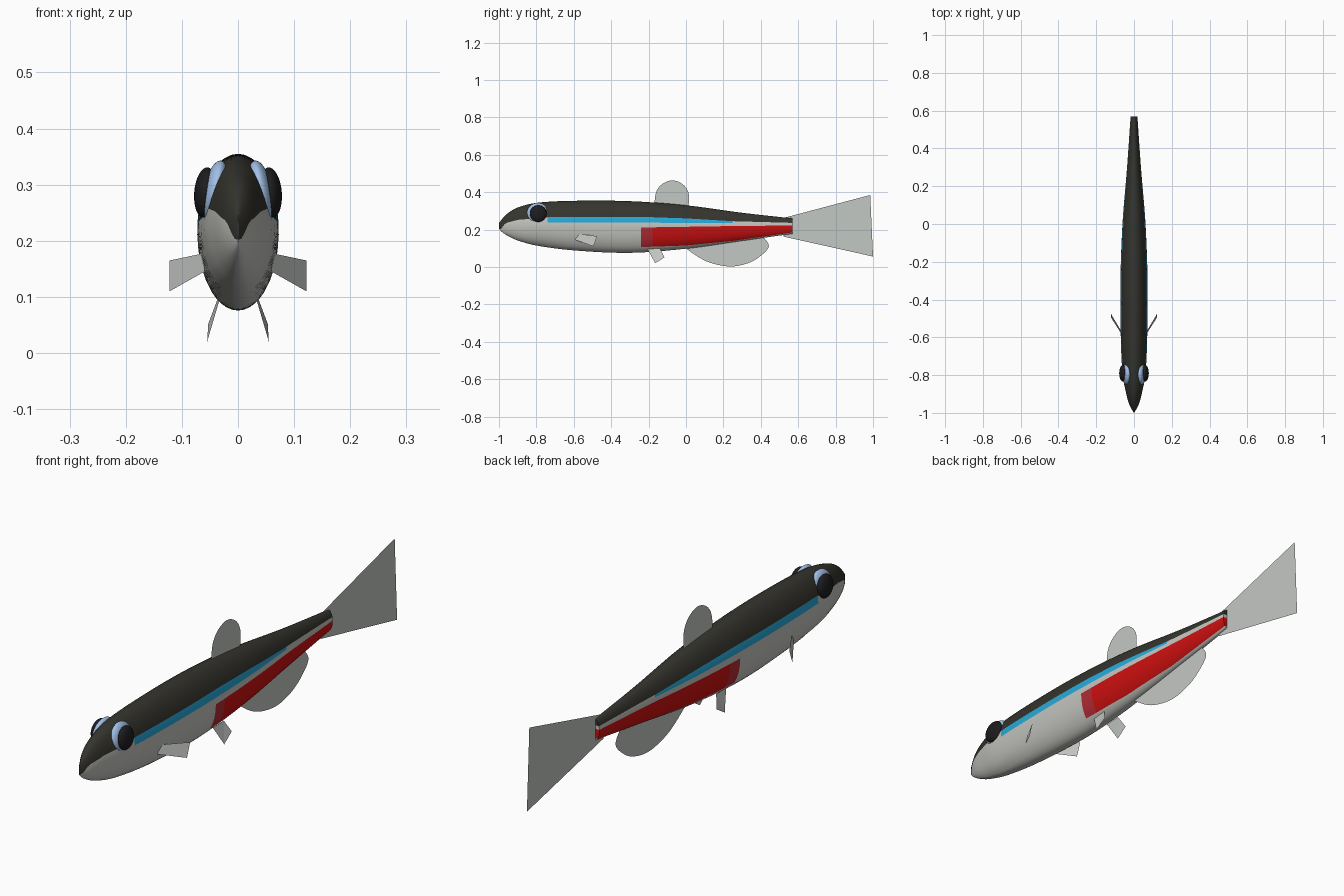
import bpy, bmesh, math
from mathutils import Matrix, Vector

if "Cube" in bpy.data.objects:
    bpy.data.objects.remove(bpy.data.objects["Cube"], do_unlink=True)


def material(name, r, g, b):
    m = bpy.data.materials.new(name)
    m.use_nodes = True
    m.diffuse_color = (r, g, b, 1)
    bsdf = m.node_tree.nodes["Principled BSDF"]
    bsdf.inputs["Base Color"].default_value = (r, g, b, 1)
    bsdf.inputs["Roughness"].default_value = 0.6
    return m


silver = material("silver belly", 0.55, 0.56, 0.52)
dark = material("dark back", 0.035, 0.034, 0.027)
cyan = material("cyan stripe", 0.02, 0.4, 0.7)
red = material("red stripe", 0.62, 0.005, 0.005)
soft_red = material("soft red", 0.45, 0.025, 0.035)
fin_grey = material("fin grey", 0.55, 0.58, 0.55)
eye_blue = material("eye blue", 0.36, 0.53, 0.8)
pupil_black = material("pupil black", 0.012, 0.012, 0.014)


def finish(name, bm, mats, mirror=False, smooth=True):
    mesh = bpy.data.meshes.new(name)
    bm.to_mesh(mesh)
    bm.free()
    obj = bpy.data.objects.new(name, mesh)
    bpy.context.collection.objects.link(obj)
    for m in mats:
        mesh.materials.append(m)
    if smooth:
        bpy.ops.object.select_all(action="DESELECT")
        obj.select_set(True)
        bpy.context.view_layer.objects.active = obj
        bpy.ops.object.shade_smooth_by_angle(angle=math.radians(40))
    if mirror:
        mod = obj.modifiers.new("Mirror", "MIRROR")
        mod.merge_threshold = 0.0001
    return obj


def sample(rows, y, curved):
    """Values of a table at y, joined by straight or smooth pieces."""
    i = 0
    while i < len(rows) - 2 and y > rows[i + 1][0]:
        i += 1
    a, b = rows[i], rows[i + 1]
    t = (y - a[0]) / (b[0] - a[0])
    if not curved:
        return [p + (q - p) * t for p, q in zip(a, b)][1:]
    before, after = rows[max(i - 1, 0)], rows[min(i + 2, len(rows) - 1)]
    out = []
    for k in range(1, len(a)):
        m0 = (b[k] - before[k]) / (b[0] - before[0]) * (b[0] - a[0])
        m1 = (after[k] - a[k]) / (after[0] - a[0]) * (b[0] - a[0])
        d = b[k] - a[k]
        out.append(a[k] + m0 * t + (3 * d - 2 * m0 - m1) * t**2 + (m0 + m1 - 2 * d) * t**3)
    return out


# Body outline: y, bottom, top, half width
outline = [
    (-1, .205, .235, 0), (-.985, .188, .255, .01), (-.95, .165, .29, .027),
    (-.9, .142, .318, .041), (-.8, .115, .343, .06), (-.6, .089, .354, .07),
    (-.3, .076, .352, .072), (0, .098, .33, .061), (.3, .14, .29, .037),
    (.57, .178, .26, .018),
]
# Colour borders: y, red bottom, red top, cyan bottom, cyan top
borders = [
    (-1, .11, .17, .18, .19), (-.965, .11, .19, .21, .235), (-.9, .11, .21, .235, .252),
    (-.72, .11, .208, .238, .268), (-.2, .108, .212, .237, .267),
    (0, .115, .215, .236, .26), (.25, .14, .219, .236, .245), (.57, .185, .222, .233, .236),
]
band_steps = [5, 4, 2, 2, 7]
SOFT_START, RED_START, CYAN_START, CYAN_END, TAIL = -.24, -.18, -.74, .25, .57


def band_material(band, y):
    if band == 4:
        return 1
    if band == 3 and CYAN_START < y < CYAN_END:
        return 2
    if band == 1 and y > SOFT_START:
        return 3 if y > RED_START else 4
    return 0


def half_ring(y, flat=False):
    low, high, width = sample(outline, y, True)
    mid, tall = (low + high) / 2, (high - low) / 2
    cuts = [-1]
    for i, z in enumerate(sample(borders, y, False)):
        cuts.append(min(max((z - mid) / tall, -.95 + .01 * i), .9 + .01 * i))
    angles = [math.asin(c) for c in cuts + [1]]
    points = []
    for a, b, n in zip(angles, angles[1:], band_steps):
        points += [a + (b - a) * k / n for k in range(n)]
    points.append(math.pi / 2)
    side = 0 if flat else width
    return [Vector((side * math.cos(a), y, mid + tall * math.sin(a))) for a in points]


# Body: half a loft, rings packed towards the snout, closed by a flat tail end
ys = [-1 + (TAIL + 1) * (k / 56) ** 1.5 for k in range(57)]
ys = sorted(ys + [SOFT_START, RED_START, CYAN_START, CYAN_END])
bm = bmesh.new()
rings = [half_ring(y) for y in ys] + [half_ring(TAIL, flat=True)]
grid = [[bm.verts.new(p) for p in ring] for ring in rings]
bands = [b for b, n in enumerate(band_steps) for _ in range(n)]
for r, s in zip(grid, grid[1:]):
    for k, band in enumerate(bands):
        f = bm.faces.new((r[k], s[k], s[k + 1], r[k + 1]))
        f.material_index = band_material(band, (r[k].co.y + s[k].co.y) / 2)
bmesh.ops.remove_doubles(bm, verts=bm.verts, dist=0.00001)
finish("body", bm, [silver, dark, cyan, red, soft_red], mirror=True)


# Eyes: a tilted blue dome with a black pupil dome outside it
def eye_part(name, centre, size, tilt, mat):
    bm = bmesh.new()
    place = Matrix.Translation(centre) @ Matrix.Rotation(math.radians(tilt), 4, "Y")
    bmesh.ops.create_uvsphere(bm, u_segments=32, v_segments=20, radius=1,
                              matrix=place @ Matrix.Diagonal((*size, 1)))
    finish(name, bm, [mat], mirror=True)


eye_part("eye_domes", (.041, -.793, .289), (.021, .057, .055), -12, eye_blue)
eye_part("pupils", (.058, -.79, .286), (.02, .045, .045), -5, pupil_black)


def fin(name, points, mirror=False):
    bm = bmesh.new()
    face = bm.faces.new([bm.verts.new(p) for p in points])
    bmesh.ops.triangulate(bm, faces=[face])
    finish(name, bm, [fin_grey], mirror, smooth=False)


def curve(points, steps=6):
    """Smooth path through (y, z) points on the middle plane."""
    p = [Vector((0, *q)) for q in points]
    p = [p[0]] + p + [p[-1]]
    out = []
    for a, b, c, d in zip(p, p[1:], p[2:], p[3:]):
        for k in range(steps):
            t = k / steps
            out.append(b + (c - a) * t / 2 + (2 * a - 5 * b + 4 * c - d) * t * t / 2
                       + (3 * b - a - 3 * c + d) * t**3 / 2)
    return out + [p[-1]]


# Middle fins
fin("dorsal_fin", curve([(-.17, .32), (-.16, .40), (-.125, .445), (-.07, .463),
                         (-.015, .44), (.015, .39), (.012, .31)]))
fin("anal_fin", curve([(0, .11), (.01, .092), (.11, .03), (.23, .003), (.33, .02),
                       (.4, .06), (.443, .112), (.41, .165)]))
fork = curve([(.985, .385), (.875, .34), (.795, .28), (.765, .222),
              (.785, .16), (.85, .115), (1, .056)])
fin("tail_fin", fork + [Vector((0, .52, .163)), Vector((0, .52, .262))])

# Paired fins
fin("pectoral_fins", [(.06, -.58, .178), (.122, -.475, .165),
                      (.122, -.495, .11), (.06, -.592, .145)], mirror=True)
fin("pelvic_fins", [(.033, -.205, .095), (.055, -.165, .02),
                    (.053, -.115, .052), (.035, -.14, .1)], mirror=True)
